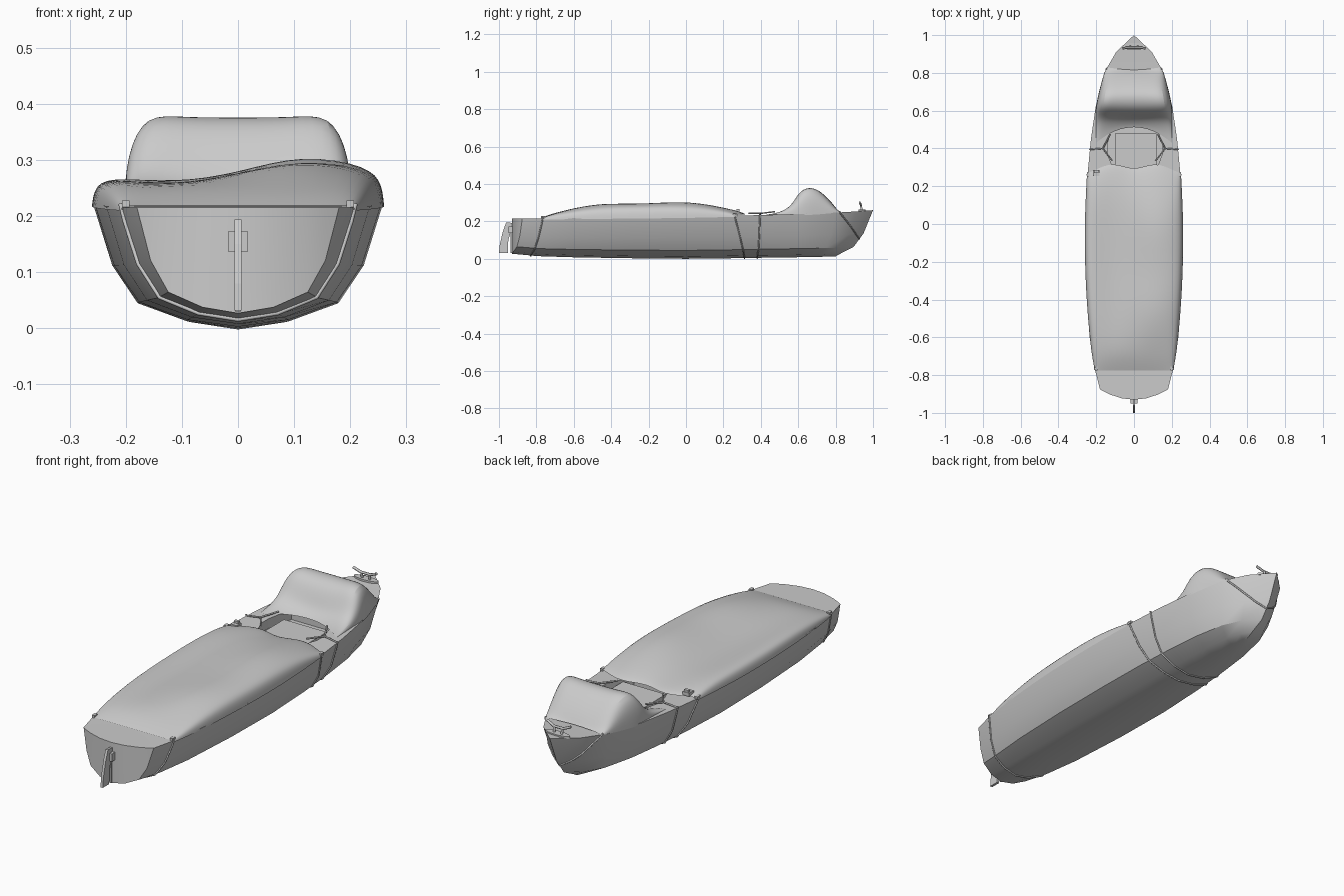
import bpy, bmesh, math
from mathutils import Vector

if "Cube" in bpy.data.objects:
    bpy.data.objects.remove(bpy.data.objects["Cube"])

# Hull stations: sheer y, keel y, half width, sheer z, keel z
ST = [(-.875, -.93, .18, .215, .027), (-.77, -.79, .207, .216, .014), (-.6, -.6, .235, .218, .008),
      (-.3, -.3, .255, .221, .003), (0, 0, .259, .224, 0), (.25, .25, .247, .23, .003),
      (.45, .43, .228, .235, .006), (.62, .58, .203, .24, .008), (.8, .70, .158, .247, .01),
      (.91, .765, .095, .253, .012), (1, .8, 0, .26, .013)]
FX = [0, .35, .69, .865, 1]
FZ = [0, .056, .2, .5, 1]


def finish(ob, angle=35):
    bpy.ops.object.select_all(action='DESELECT')
    ob.select_set(True)
    bpy.context.view_layer.objects.active = ob
    bpy.ops.object.shade_smooth_by_angle(angle=math.radians(angle))
    return ob


def to_object(name, bm):
    bmesh.ops.remove_doubles(bm, verts=bm.verts, dist=1e-5)
    bmesh.ops.recalc_face_normals(bm, faces=bm.faces)
    me = bpy.data.meshes.new(name)
    bm.to_mesh(me)
    bm.free()
    ob = bpy.data.objects.new(name, me)
    bpy.context.collection.objects.link(ob)
    return ob


def add_grid(bm, rows):
    vs = [[bm.verts.new(p) for p in r] for r in rows]
    for a, b in zip(vs, vs[1:]):
        for i in range(len(a) - 1):
            bm.faces.new((a[i], a[i + 1], b[i + 1], b[i]))


def station(y):
    y = max(ST[0][0], min(ST[-1][0], y))
    for a, b in zip(ST, ST[1:]):
        if y <= b[0]:
            t = (y - a[0]) / (b[0] - a[0])
            return [p + (q - p) * t for p, q in zip(a, b)]


def hull_pt(st, v, grow=1.0):
    ys, yk, hw, zs, zk = st
    s = 1 if v >= 0 else -1
    v = abs(v)
    i = min(int(v), 3)
    fx, fz = (A[i] + (A[i + 1] - A[i]) * (v - i) for A in (FX, FZ))
    return Vector((s * hw * fx * grow, yk + (ys - yk) * fx ** 2, zk + (zs - zk) * fz))


def prism(name, pts, lo, hi, axis):
    bm = bmesh.new()
    make = (lambda p, h: (h, p[0], p[1])) if axis == 'X' else (lambda p, h: (p[0], p[1], h))
    a = [bm.verts.new(make(p, lo)) for p in pts]
    b = [bm.verts.new(make(p, hi)) for p in pts]
    bm.faces.new(a)
    bm.faces.new(b)
    for i in range(len(pts)):
        j = (i + 1) % len(pts)
        bm.faces.new((a[i], a[j], b[j], b[i]))
    return to_object(name, bm)


def box(name, c, size):
    x, y, z = c
    w, d, h = (s / 2 for s in size)
    return prism(name, [(x - w, y - d), (x + w, y - d), (x + w, y + d), (x - w, y + d)], z - h, z + h, 'Z')


def rope(name, paths, r=.004):
    cu = bpy.data.curves.new(name, 'CURVE')
    cu.dimensions = '3D'
    cu.bevel_depth = r
    cu.bevel_resolution = 1
    cu.use_fill_caps = True
    for pts in paths:
        sp = cu.splines.new('POLY')
        sp.points.add(len(pts) - 1)
        for q, p in zip(sp.points, pts):
            q.co = (*p, 1)
    ob = bpy.data.objects.new(name, cu)
    bpy.context.collection.objects.link(ob)
    return ob


# Hull with transom and deck
cols = range(-4, 5)
skin = [[hull_pt(s, v) for v in cols] for s in ST]
deck = []
for k, s in enumerate(ST):
    deck.append([(p.x, p.y if k == 0 else s[0], s[3]) for p in skin[k]])
bm = bmesh.new()
add_grid(bm, skin)
add_grid(bm, deck)
add_grid(bm, [skin[0], deck[0]])
bmesh.ops.remove_doubles(bm, verts=bm.verts, dist=1e-5)
bmesh.ops.dissolve_degenerate(bm, edges=bm.edges, dist=1e-5)
hull = to_object("hull", bm)

# Cockpit recess between the two covers
cutter = prism("cockpit_cutter", [(-.11, .55), (.11, .55), (.15, .42), (.15, .37), (.1, .24), (-.09, .24),
                                  (-.14, .37), (-.14, .42)], .19, .4, 'Z')
cutter.hide_render = True
cutter.hide_set(True)
m = hull.modifiers.new("cockpit", 'BOOLEAN')
m.object = cutter
m.operation = 'DIFFERENCE'
m.solver = 'EXACT'
finish(hull, 32)
box("cockpit_panel", (.01, .385, .205), (.22, .19, .03))


def cloth(name, rows):
    bm = bmesh.new()
    add_grid(bm, rows)
    ob = to_object(name, bm)
    if ob.data.polygons[len(ob.data.polygons) // 2].normal.z < 0:
        ob.data.flip_normals()
    sub = ob.modifiers.new("smooth", 'SUBSURF')
    sub.levels = sub.render_levels = 2
    return finish(ob, 60)


# Lumpy main cargo cover: y then heights across
heights = [(-.775, .219, .219, .219, .219, .219), (-.73, .234, .236, .236, .236, .234),
           (-.65, .25, .258, .26, .26, .255), (-.46, .268, .255, .28, .308, .285),
           (-.25, .27, .252, .272, .295, .288), (-.02, .272, .257, .28, .321, .292),
           (.15, .27, .262, .275, .29, .275), (.25, .25, .25, .25, .255, .25),
           (.275, .238, .238, .238, .24, .238)]
rows = []
for k, (y, *h) in enumerate(heights):
    st = station(y)
    hw, zs = st[2], st[3]
    notch = .06 if y > .2 else 0
    us = [-1.012, -1.0, -.91, -.45, 0, .45, .91, 1.0, 1.012]
    zz = [zs - .006, (zs + h[0]) / 2, *h, (zs + h[4]) / 2, zs - .006]
    rows.append([(u * hw, y + (notch if abs(u) == .45 else 0), z) for u, z in zip(us, zz)])
cloth("cargo_cover", rows)

# Humped bow cover: y, height
rows = []
for k, (y, z) in enumerate([(.43, .238), (.475, .247), (.54, .272), (.58, .315), (.615, .37), (.66, .386),
                            (.71, .365), (.77, .305), (.81, .26), (.83, .247)]):
    st = station(y)
    hw, zs = min(st[2], .2), st[3]
    bow = [.09, .06, .02, 0, 0, .015, .01, .01, 0, -.015][k]
    us = [-1.01, -1, -.85, -.5, 0, .5, .85, 1, 1.01]
    fr = [-.05, .55, 1.02, .97, .97, .97, 1.02, .55, -.05]
    rows.append([(u * hw, y + bow * (1 - u * u), zs + max(z - zs, .004) * f) for u, f in zip(us, fr)])
cloth("bow_cover", rows)

# Straps wrapped round the hull
def strap(name, top, bottom, v_end=0):
    half = []
    for i in range(17):
        v = 4 + (v_end - 4) * i / 16
        f = i / 16 if v_end else 1 - FZ[int(v)] - (FZ[min(int(v) + 1, 4)] - FZ[int(v)]) * (v - int(v))
        p = hull_pt(station(top + (bottom - top) * f), v, 1.008)
        p.z -= .002 * (1 - v / 4)
        half.append(p)
    half[0].z += .006
    other = [Vector((-p.x, p.y, p.z)) for p in reversed(half[:-1])]
    rope(name, [half + other])


strap("stern_strap", -.765, -.80)
strap("middle_strap", .26, .32)
strap("cockpit_strap", .395, .395)
strap("bow_strap", .82, 1.0, 2.6)

# Forked ropes joining the two covers
for s, side in ((-1, "left"), (1, "right")):
    fork = (s * .165, .4, .243)
    rope(side + "_fork_rope", [[(s * .236, .395, .234), fork, (s * .115, .335, .243)],
                               [fork, (s * .125, .475, .252)]])
    box(side + "_stern_hook", (s * .2, -.765, .22), (.014, .022, .016))
    box(side + "_middle_hook", (s * .243, .262, .234), (.014, .022, .014))

# Strap buckle
box("buckle_base", (-.2, .27, .247), (.034, .034, .016))
box("buckle_lever", (-.2, .278, .259), (.022, .014, .012))

# Mooring cleat on the bow
oval = [(.062 * math.cos(a), .94 + .019 * math.sin(a)) for a in [i * math.pi / 10 for i in range(20)]]
finish(prism("cleat_base", oval, .252, .263, 'Z'))
rope("cleat_horns", [[(-.06, .93, .302), (-.025, .935, .287), (.025, .935, .287), (.06, .93, .302)],
                     [(-.02, .94, .255), (-.02, .935, .287)], [(.02, .94, .255), (.02, .935, .287)]], .006)

# Rudder and its bracket
prism("rudder", [(-1, .032), (-.953, .032), (-.95, .1), (-.935, .15), (-.928, .192), (-.962, .194),
                 (-.978, .15), (-.995, .08)], -.006, .006, 'X')
prism("rudder_post", [(-.937, .03), (-.925, .03), (-.925, .175), (-.937, .175)], -.005, .005, 'X')
box("rudder_bracket", (0, -.937, .155), (.036, .026, .036))
